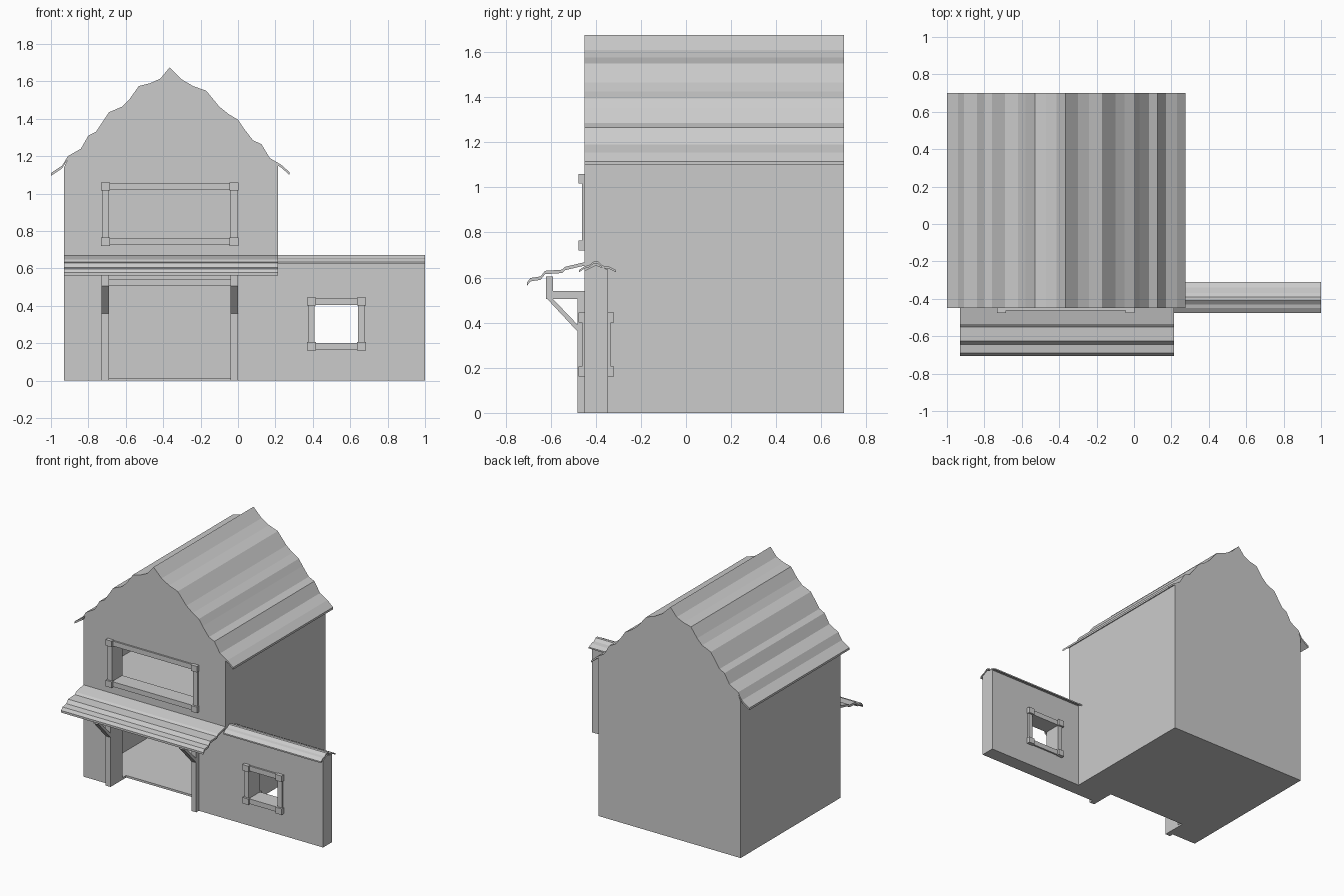
import bpy, bmesh
from mathutils import Vector

cube = bpy.data.objects.get("Cube")
if cube:
    bpy.data.objects.remove(cube, do_unlink=True)

grey = bpy.data.materials.new("plain_grey")
grey.use_nodes = True
grey.diffuse_color = (0.6, 0.6, 0.6, 1)
grey.node_tree.nodes["Principled BSDF"].inputs["Base Color"].default_value = (0.6, 0.6, 0.6, 1)


def prism(name, outline, axis, start, end):
    """Extrude an outline along x or y. Outline is (y, z) for x, (x, z) for y."""
    bm = bmesh.new()
    place = (lambda a, b: (start, a, b)) if axis == "x" else (lambda a, b: (a, start, b))
    face = bm.faces.new([bm.verts.new(place(a, b)) for a, b in outline])
    ext = bmesh.ops.extrude_face_region(bm, geom=[face])
    shift = Vector((end - start, 0, 0)) if axis == "x" else Vector((0, end - start, 0))
    moved = [g for g in ext["geom"] if isinstance(g, bmesh.types.BMVert)]
    bmesh.ops.translate(bm, verts=moved, vec=shift)
    bmesh.ops.recalc_face_normals(bm, faces=bm.faces)
    mesh = bpy.data.meshes.new(name)
    bm.to_mesh(mesh)
    bm.free()
    mesh.materials.append(grey)
    obj = bpy.data.objects.new(name, mesh)
    bpy.context.collection.objects.link(obj)
    return obj


def box(name, x, y, z):
    return prism(name, [(x[0], z[0]), (x[1], z[0]), (x[1], z[1]), (x[0], z[1])], "y", *y)


def sheet(name, top, thick, axis, start, end):
    """Roof sheet: a profile line given thickness downwards."""
    under = [(a, b - thick) for a, b in reversed(top)]
    return prism(name, top + under, axis, start, end)


def cut(obj, *cutters):
    for c in cutters:
        mod = obj.modifiers.new("cut", "BOOLEAN")
        mod.object = c
        mod.solver = "EXACT"
    bpy.context.view_layer.update()
    graph = bpy.context.evaluated_depsgraph_get()
    mesh = bpy.data.meshes.new_from_object(obj.evaluated_get(graph))
    obj.modifiers.clear()
    obj.data = mesh
    for c in cutters:
        bpy.data.objects.remove(c, do_unlink=True)


def window_frame(name, x, z, w, wall_y, out):
    """Four thin bars and four thicker corner blocks around an opening."""
    def span(depth):
        return sorted((wall_y, wall_y + out * depth))
    for i, side in enumerate((x[0] - w, x[1])):
        box(f"{name}_upright_{i}", (side, side + w), span(0.012), z)
    for i, level in enumerate((z[0] - w, z[1])):
        box(f"{name}_rail_{i}", x, span(0.012), (level, level + w))
        for j, side in enumerate((x[0] - w, x[1])):
            box(f"{name}_corner_{i}{j}", (side - 0.006, side + w + 0.006), span(0.026),
                (level - 0.004, level + w + 0.004))


# Main roof with its wavy profile
left_slope = [(-1.0, 1.11), (-0.94, 1.15), (-0.91, 1.20), (-0.84, 1.24), (-0.80, 1.31),
              (-0.76, 1.33), (-0.69, 1.435), (-0.62, 1.465), (-0.58, 1.505), (-0.53, 1.575),
              (-0.47, 1.59), (-0.415, 1.615)]
right_slope = [(-0.30, 1.61), (-0.24, 1.575), (-0.17, 1.55), (-0.10, 1.465), (-0.05, 1.425),
               (0, 1.395), (0.03, 1.35), (0.08, 1.285), (0.125, 1.265), (0.17, 1.19),
               (0.23, 1.155), (0.275, 1.115)]
roof_line = left_slope + [(-0.365, 1.675)] + right_slope
sheet("main_roof", roof_line, 0.015, "y", -0.45, 0.70)

# House body: gable prism hollowed into two storeys
L, R = -0.93, 0.215
gable = [(a, b - 0.015) for a, b in roof_line if L < a < R]
body = prism("house_body", [(R, 0), (L, 0), (L, 1.14)] + gable + [(R, 1.15)], "y", -0.45, 0.70)
door_x = (-0.69, -0.04)
cut(body,
    box("lower_room", (L + 0.02, R - 0.02), (-0.345, 0.68), (0.015, 0.60)),
    box("upper_room", (L + 0.02, R - 0.02), (-0.345, 0.68), (0.72, 1.11)),
    box("door_hole", door_x, (-0.6, -0.3), (-0.1, 0.505)),
    box("window_hole", door_x, (-0.6, -0.3), (0.76, 1.02)))
window_frame("upper_window", door_x, (0.76, 1.02), 0.036, -0.45, -1)

# Door posts with brackets that carry the porch roof
box("door_lintel", door_x, (-0.48, -0.45), (0.505, 0.54))
for i, x in enumerate((-0.73, -0.04)):
    xs = (x, x + 0.04)
    box(f"door_post_{i}", xs, (-0.48, -0.45), (0, 0.54))
    box(f"bracket_arm_{i}", xs, (-0.62, -0.45), (0.505, 0.54))
    box(f"bracket_stub_{i}", xs, (-0.62, -0.59), (0.54, 0.605))
    prism(f"bracket_brace_{i}", [(-0.615, 0.505), (-0.59, 0.505), (-0.48, 0.39), (-0.48, 0.36)],
          "x", *xs)

# Porch roof
porch = [(-0.705, 0.578), (-0.69, 0.598), (-0.645, 0.605), (-0.625, 0.63), (-0.55, 0.635),
         (-0.535, 0.648), (-0.45, 0.668)]
sheet("porch_roof", porch, 0.015, "x", L, R)

# Side wall with window and ridged coping
side_wall = prism("side_wall", [(-0.45, 0), (-0.345, 0), (-0.345, 0.635), (-0.40, 0.655), (-0.45, 0.63)],
                  "x", R, 1.0)
hole_x, hole_z = (0.41, 0.642), (0.202, 0.405)
cut(side_wall, box("side_hole", hole_x, (-0.6, -0.2), hole_z))
window_frame("side_window_front", hole_x, hole_z, 0.036, -0.45, -1)
window_frame("side_window_back", hole_x, hole_z, 0.036, -0.345, 1)
coping = [(-0.475, 0.633), (-0.45, 0.65), (-0.43, 0.655), (-0.41, 0.671), (-0.39, 0.671),
          (-0.37, 0.653), (-0.34, 0.648), (-0.31, 0.633)]
sheet("side_wall_coping", coping, 0.01, "x", R, 1.0)
